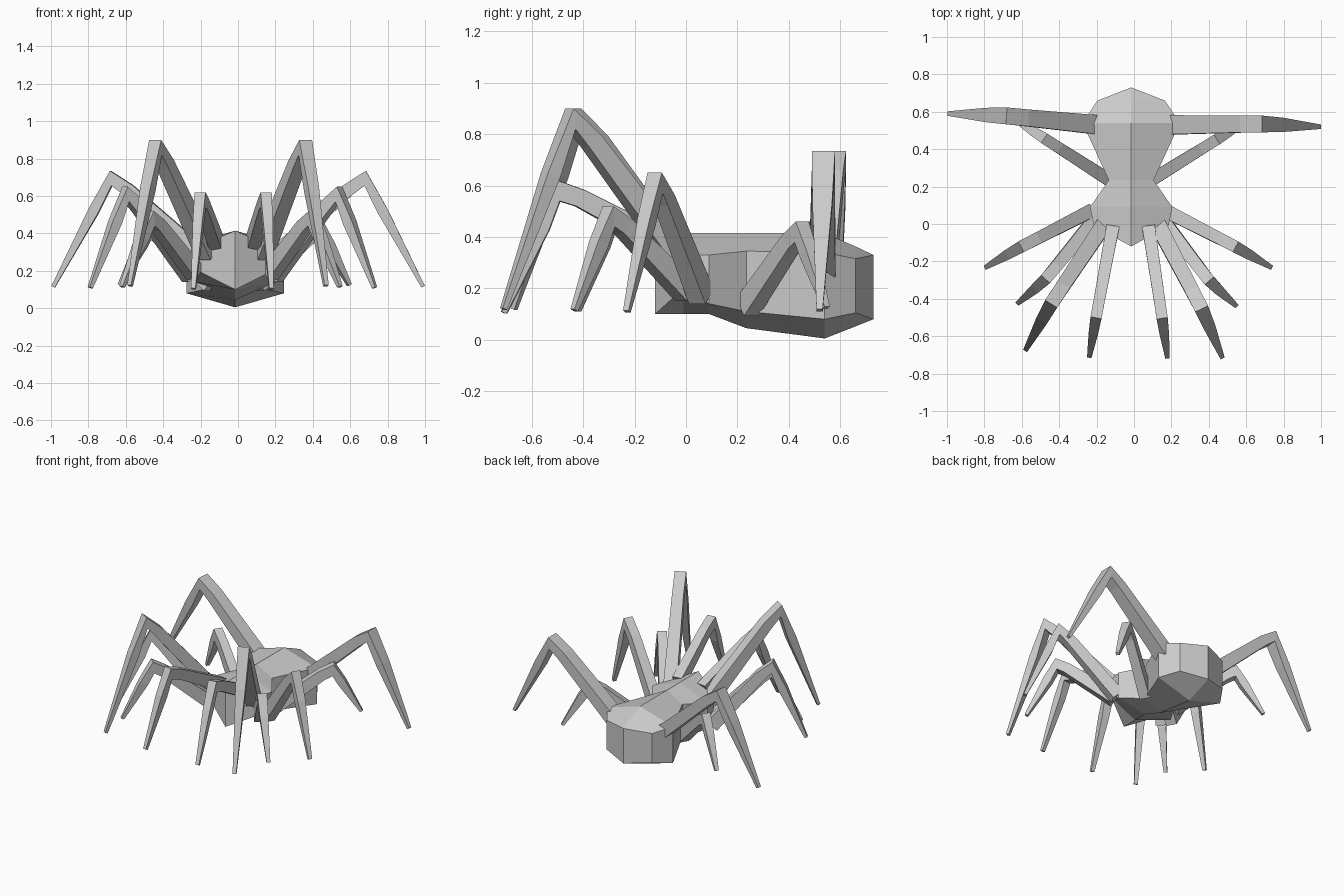
import bpy, math
from mathutils import Vector, Matrix

cube = bpy.data.objects.get("Cube")
if cube:
    bpy.data.objects.remove(cube)

# single pale grey material
grey = bpy.data.materials.new("pale_grey")
grey.use_nodes = True
colour = (0.6, 0.6, 0.6, 1)
grey.diffuse_color = colour
grey.node_tree.nodes["Principled BSDF"].inputs["Base Color"].default_value = colour


def loft(name, rings):
    """Flat-shaded skin through equal-sized rings, capped at both ends."""
    n = len(rings[0])
    verts = [v for ring in rings for v in ring]
    faces = [list(range(n)), list(range(len(verts) - n, len(verts)))[::-1]]
    for r in range(len(rings) - 1):
        for i in range(n):
            j = (i + 1) % n
            faces.append((r * n + i, r * n + n + i, r * n + n + j, r * n + j))
    mesh = bpy.data.meshes.new(name)
    mesh.from_pydata(verts, [], faces)
    mesh.validate()
    mesh.materials.append(grey)
    obj = bpy.data.objects.new(name, mesh)
    bpy.context.collection.objects.link(obj)
    # clean the pinched ends and make the normals point outwards
    import bmesh
    bm = bmesh.new()
    bm.from_mesh(mesh)
    bmesh.ops.remove_doubles(bm, verts=bm.verts, dist=0.0005)
    bmesh.ops.recalc_face_normals(bm, faces=bm.faces)
    bm.to_mesh(mesh)
    bm.free()
    return obj


# body: y, half width, ridge, upper side edge, lower side edge, keel
CENTRE = -0.015
stations = [
    (-0.12, 0.0, 0.415, 0.415, 0.10, 0.10),
    (-0.01, 0.20, 0.415, 0.33, 0.20, 0.10),
    (0.09, 0.22, 0.415, 0.33, 0.14, 0.10),
    (0.235, 0.12, 0.415, 0.345, 0.11, 0.045),
    (0.54, 0.26, 0.415, 0.34, 0.08, 0.005),
    (0.66, 0.18, 0.363, 0.315, 0.105, 0.052),
    (0.73, 0.0, 0.33, 0.33, 0.08, 0.08),
]
loft("body", [[(CENTRE, y, top), (CENTRE + w, y, hi), (CENTRE + w, y, lo),
               (CENTRE, y, keel), (CENTRE - w, y, lo), (CENTRE - w, y, hi)]
              for y, w, top, hi, lo, keel in stations])


def leg(name, root, knee, tip, half):
    """Square tapering leg with a mitred knee."""
    upper = (knee - root).normalized()
    lower = (tip - knee).normalized()
    out = Vector((tip.x - root.x, tip.y - root.y, 0)).normalized()
    side = out.cross(Vector((0, 0, 1)))
    up_a = side.cross(upper)
    up_b = side.cross(lower)
    drop = Vector((0, 0, 0.04))
    mitre = Vector((0, 0, 1)) + out * 0.1
    hip = root - drop * 0.3

    def ring(c, u, w, d):
        return [c + side * sx * w + u * sz * d
                for sx, sz in ((-1, 1), (1, 1), (1, -1), (-1, -1))]

    loft(name, [
        ring(hip, up_a, half * 1.15, 0.045),
        ring(hip.lerp(knee - drop, 0.83) + up_a * 0.012, up_a, half, 0.035),
        ring(knee - drop, mitre, half, 0.04),
        ring((knee - drop).lerp(tip, 0.3), up_b, half * 0.85, 0.028),
        ring(tip, up_b, 0.012, 0.01),
    ])


# legs: root, knee, tip, half width, mirror line, swing of the right leg
legs = {
    "hind_leg": ((0.19, 0.53, 0.29), (0.68, 0.535, 0.735), (0.99, 0.52, 0.115), 0.045, 0.0, -5),
    "waist_leg": ((0.10, 0.24, 0.14), (0.44, 0.45, 0.46), (0.595, 0.545, 0.125), 0.03, -0.02, -1),
    "middle_leg": ((0.19, 0.06, 0.18), (0.54, -0.12, 0.65), (0.73, -0.23, 0.11), 0.032, -0.03, 0),
    "side_leg": ((0.17, 0.0, 0.20), (0.4, -0.3, 0.52), (0.545, -0.435, 0.115), 0.032, -0.03, -2),
    "tall_leg": ((0.13, -0.01, 0.30), (0.36, -0.45, 0.9), (0.47, -0.71, 0.12), 0.038, -0.018, -6),
    "front_leg": ((0.08, -0.03, 0.36), (0.15, -0.5, 0.62), (0.178, -0.71, 0.105), 0.03, -0.018, -2),
}
for name, (root, knee, tip, half, line, swing) in legs.items():
    points = [Vector(p) for p in (root, knee, tip)]
    leg("left_" + name, *points, half)
    flipped = [Vector((2 * line - p.x, p.y, p.z)) for p in points]
    turn = Matrix.Rotation(math.radians(swing), 3, "Z")
    leg("right_" + name, *[flipped[0] + turn @ (p - flipped[0]) for p in flipped], half)
